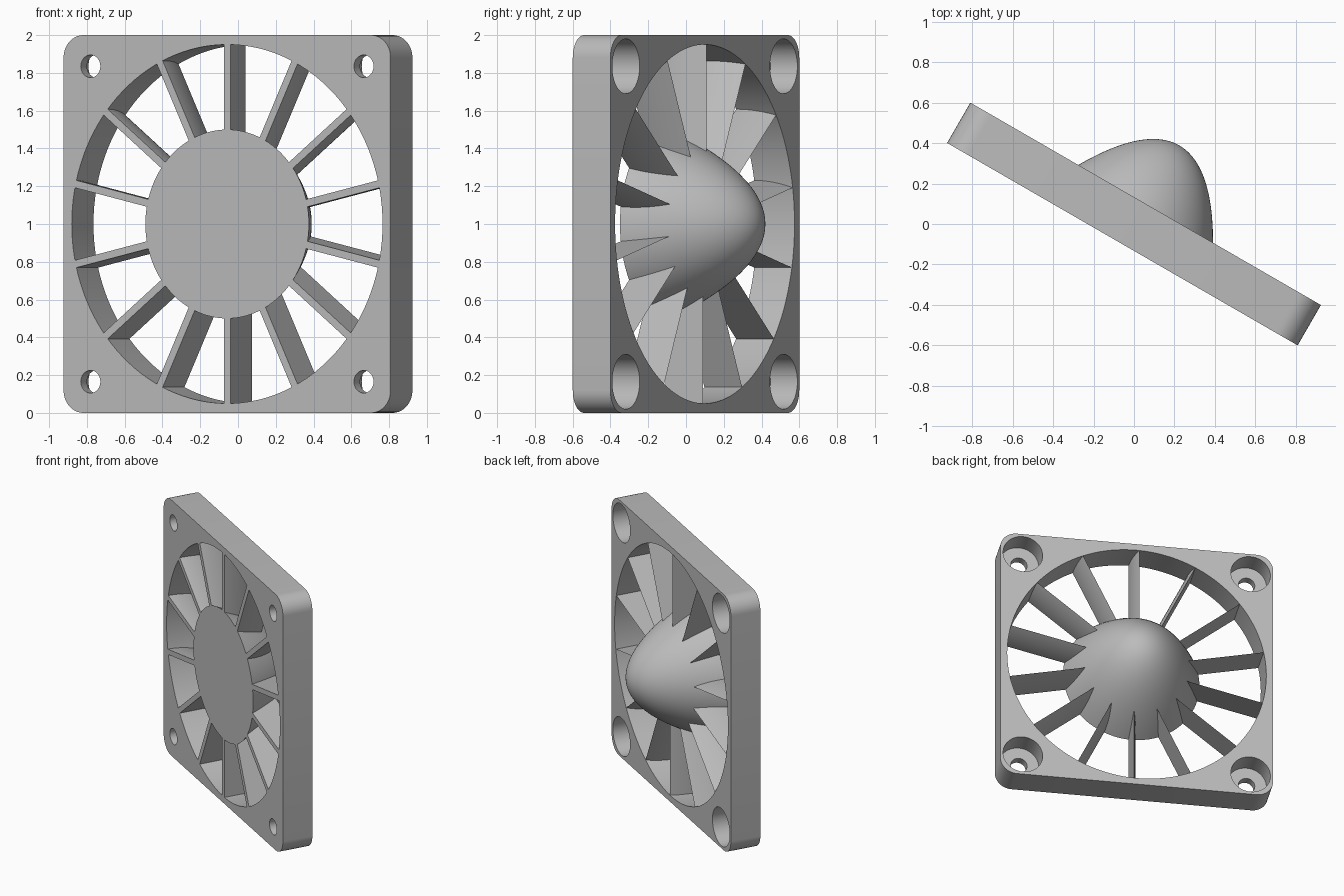
import bpy, bmesh, math
from mathutils import Matrix, Vector

cube = bpy.data.objects.get("Cube")
if cube:
    bpy.data.objects.remove(cube, do_unlink=True)

HALF = 0.115          # half the frame thickness
BORE = 0.95           # radius of the big opening
HUB_R, HUB_H = 0.5, 0.563
VANES = 14
PLACE = Matrix.Translation((0, 0, 1)) @ Matrix.Rotation(math.radians(-30), 4, 'Z')

grey = bpy.data.materials.new("plain_grey")
grey.use_nodes = True
grey.diffuse_color = (0.5, 0.5, 0.5, 1)
grey.node_tree.nodes["Principled BSDF"].inputs["Base Color"].default_value = (0.5, 0.5, 0.5, 1)


def make(name, bm):
    """Turn a bmesh into a placed, grey object."""
    bmesh.ops.recalc_face_normals(bm, faces=bm.faces)
    mesh = bpy.data.meshes.new(name)
    bm.to_mesh(mesh)
    bm.free()
    mesh.materials.append(grey)
    obj = bpy.data.objects.new(name, mesh)
    bpy.context.collection.objects.link(obj)
    obj.matrix_world = PLACE
    return obj


def activate(obj):
    bpy.ops.object.select_all(action='DESELECT')
    obj.select_set(True)
    bpy.context.view_layer.objects.active = obj


def smooth(obj):
    activate(obj)
    bpy.ops.object.shade_smooth_by_angle(angle=math.radians(30))


def drill(obj, x, z, radius, y0, y1, sides):
    """Cut a round hole running along y from y0 to y1."""
    bm = bmesh.new()
    m = Matrix.Translation((x, (y0 + y1) / 2, z)) @ Matrix.Rotation(math.pi / 2, 4, 'X')
    bmesh.ops.create_cone(bm, cap_ends=True, segments=sides, radius1=radius,
                          radius2=radius, depth=y1 - y0, matrix=m)
    cutter = make("hole_cutter", bm)
    cutter.hide_render = True
    bpy.context.view_layer.update()
    mod = obj.modifiers.new("hole", 'BOOLEAN')
    mod.operation, mod.solver, mod.object = 'DIFFERENCE', 'EXACT', cutter
    activate(obj)
    bpy.ops.object.modifier_apply(modifier=mod.name)
    bpy.data.objects.remove(cutter, do_unlink=True)


def hub_radius(y):
    return HUB_R * math.sqrt(max(0, 1 - (y + HALF) / HUB_H))


# Square frame with rounded corners
bm = bmesh.new()
bmesh.ops.create_cube(bm, size=2)
bmesh.ops.scale(bm, vec=(1, HALF, 1), verts=bm.verts)
corners = [e for e in bm.edges if abs(e.verts[0].co.y - e.verts[1].co.y) > HALF]
bmesh.ops.bevel(bm, geom=corners, offset=0.12, segments=10, profile=0.5, affect='EDGES')
frame = make("frame", bm)

# Main opening and counterbored screw holes
drill(frame, 0, 0, BORE, -0.5, 0.5, 128)
for sx in (-1, 1):
    for sz in (-1, 1):
        drill(frame, sx * 0.835, sz * 0.835, 0.06, -0.5, 0.5, 32)
        drill(frame, sx * 0.835, sz * 0.835, 0.145, -0.05, 0.5, 48)
smooth(frame)

# Parabolic hub with a flat front
bm = bmesh.new()
steps, sides = 32, 96
rings = []
for i in range(steps):
    r = HUB_R * (1 - i / steps)
    y = -HALF + HUB_H * (1 - (r / HUB_R) ** 2)
    rings.append([bm.verts.new((r * math.cos(a), y, r * math.sin(a)))
                  for a in (math.tau * k / sides for k in range(sides))])
tip = bm.verts.new((0, HUB_H - HALF, 0))
bm.faces.new(rings[0])
for k in range(sides):
    n = (k + 1) % sides
    for a, b in zip(rings, rings[1:]):
        bm.faces.new((a[k], a[n], b[n], b[k]))
    bm.faces.new((rings[-1][k], rings[-1][n], tip))
smooth(make("hub", bm))

# Vane section: straight on one side, curved to a sharp rear edge on the other
T = 0.02
section = [(-T, HALF), (-T, -HALF)]
for i in range(12):
    t = i / 12
    section.append((-T + 2 * T * (1 - t ** 2), -HALF + 2 * HALF * t))

# Radial vanes between hub and frame
bm = bmesh.new()
for k in range(VANES):
    turn = Matrix.Rotation(math.tau * k / VANES, 3, 'Y')
    inner = [bm.verts.new(turn @ Vector((x, y, hub_radius(y) - 0.012))) for x, y in section]
    outer = [bm.verts.new(turn @ Vector((x, y, BORE + 0.002))) for x, y in section]
    bm.faces.new(inner)
    bm.faces.new(outer)
    for i in range(len(section)):
        j = (i + 1) % len(section)
        bm.faces.new((inner[i], inner[j], outer[j], outer[i]))
smooth(make("vanes", bm))
